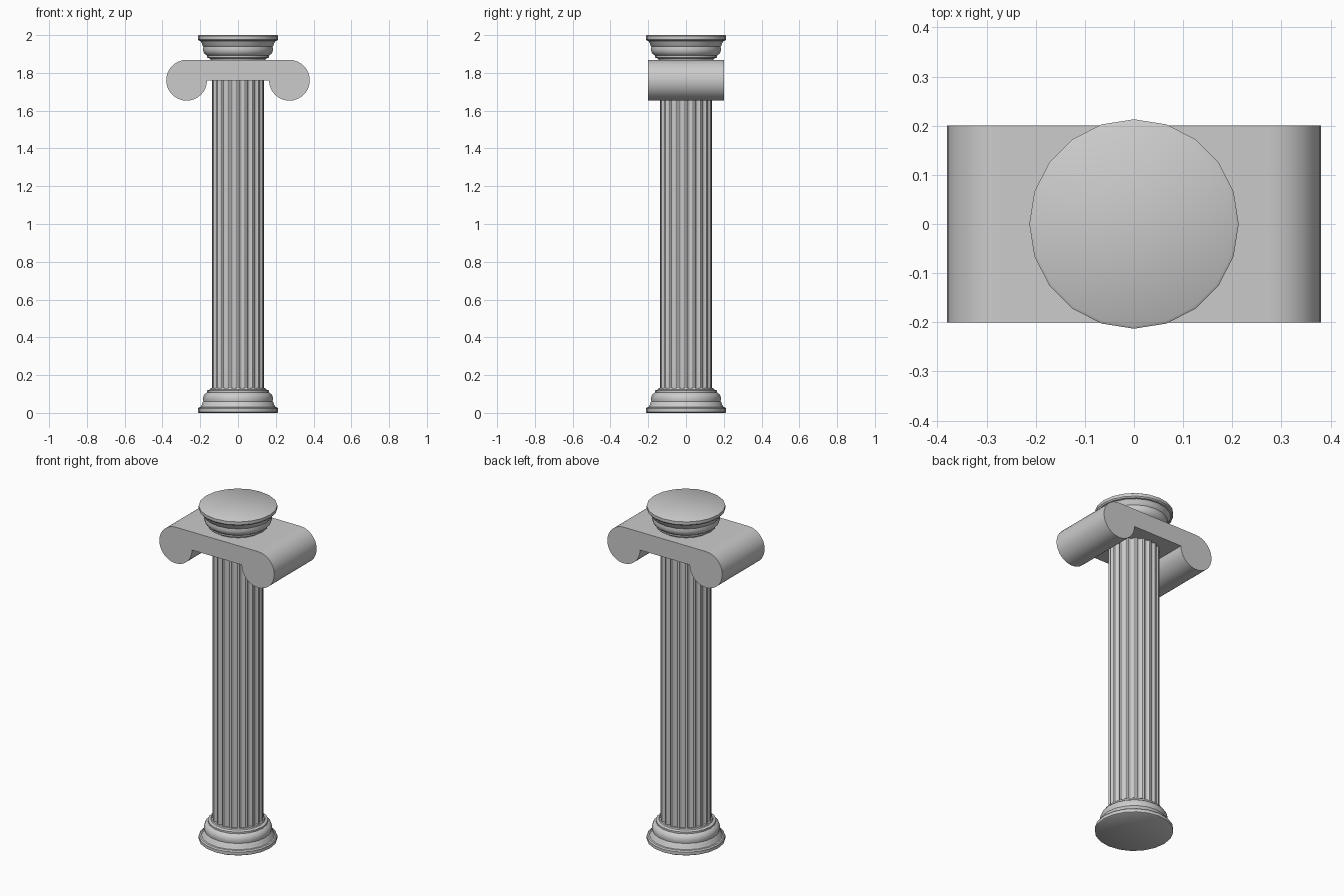
import bpy, bmesh
from math import sin, cos, pi, radians

if "Cube" in bpy.data.objects:
    bpy.data.objects.remove(bpy.data.objects["Cube"])


def finish(name, bm, angle=35):
    bmesh.ops.recalc_face_normals(bm, faces=bm.faces)
    mesh = bpy.data.meshes.new(name)
    bm.to_mesh(mesh)
    bm.free()
    ob = bpy.data.objects.new(name, mesh)
    bpy.context.collection.objects.link(ob)
    bpy.ops.object.select_all(action='DESELECT')
    ob.select_set(True)
    bpy.context.view_layer.objects.active = ob
    bpy.ops.object.shade_smooth_by_angle(angle=radians(angle))
    return ob


def lathe(name, profile, sides=20, flip=None):
    """Capped turned form; flip mirrors heights about flip / 2."""
    bm = bmesh.new()
    rings = []
    for r, z in profile:
        z = flip - z if flip else z
        rings.append([bm.verts.new((r * cos(2 * pi * i / sides), r * sin(2 * pi * i / sides), z))
                      for i in range(sides)])
    for a, b in zip(rings, rings[1:]):
        for i in range(sides):
            j = (i + 1) % sides
            bm.faces.new((a[i], a[j], b[j], b[i]))
    bm.faces.new(rings[0])
    bm.faces.new(rings[-1])
    return finish(name, bm)


def prism(name, outline, offset):
    """Extrude a closed outline of 3D points."""
    bm = bmesh.new()
    face = bm.faces.new([bm.verts.new(p) for p in outline])
    ext = bmesh.ops.extrude_face_region(bm, geom=[face], use_keep_orig=True)
    bmesh.ops.translate(bm, vec=offset,
                        verts=[g for g in ext['geom'] if isinstance(g, bmesh.types.BMVert)])
    return finish(name, bm)


# Moulded base, repeated upside down as the crown
moulding = [(0.207, 0.0), (0.213, 0.004), (0.213, 0.022), (0.207, 0.029), (0.199, 0.031),
            (0.192, 0.042), (0.187, 0.056), (0.183, 0.060), (0.185, 0.072), (0.184, 0.085),
            (0.178, 0.098), (0.167, 0.107), (0.163, 0.109), (0.163, 0.119), (0.157, 0.122),
            (0.148, 0.124), (0.145, 0.131)]
lathe("base", moulding)
lathe("crown", moulding, flip=2.0)

# Fluted shaft: narrow ridges between concave grooves
flutes, steps = 20, 5
pitch = 2 * pi / flutes
shaft = []
for k in range(flutes):
    for s in range(steps + 1):
        t = s / steps
        a = pitch * (k + 0.12 + 0.76 * t)
        r = 0.139 - 0.011 * sin(pi * t)
        shaft.append((r * cos(a), r * sin(a), 0.125))
prism("fluted_shaft", shaft, (0, 0, 1.64))

# Scroll capital: slab with a rounded roll at each end
cx, cz, rad, n = 0.272, 1.761, 0.108, 24
right = []
for i in range(n + 1):
    a = pi / 2 - 1.5 * pi * i / n
    right.append((cx + rad * cos(a), -0.2, cz + rad * sin(a)))
left = [(-x, y, z) for x, y, z in reversed(right)]
prism("scroll_capital", right + left, (0, 0.4, 0))
